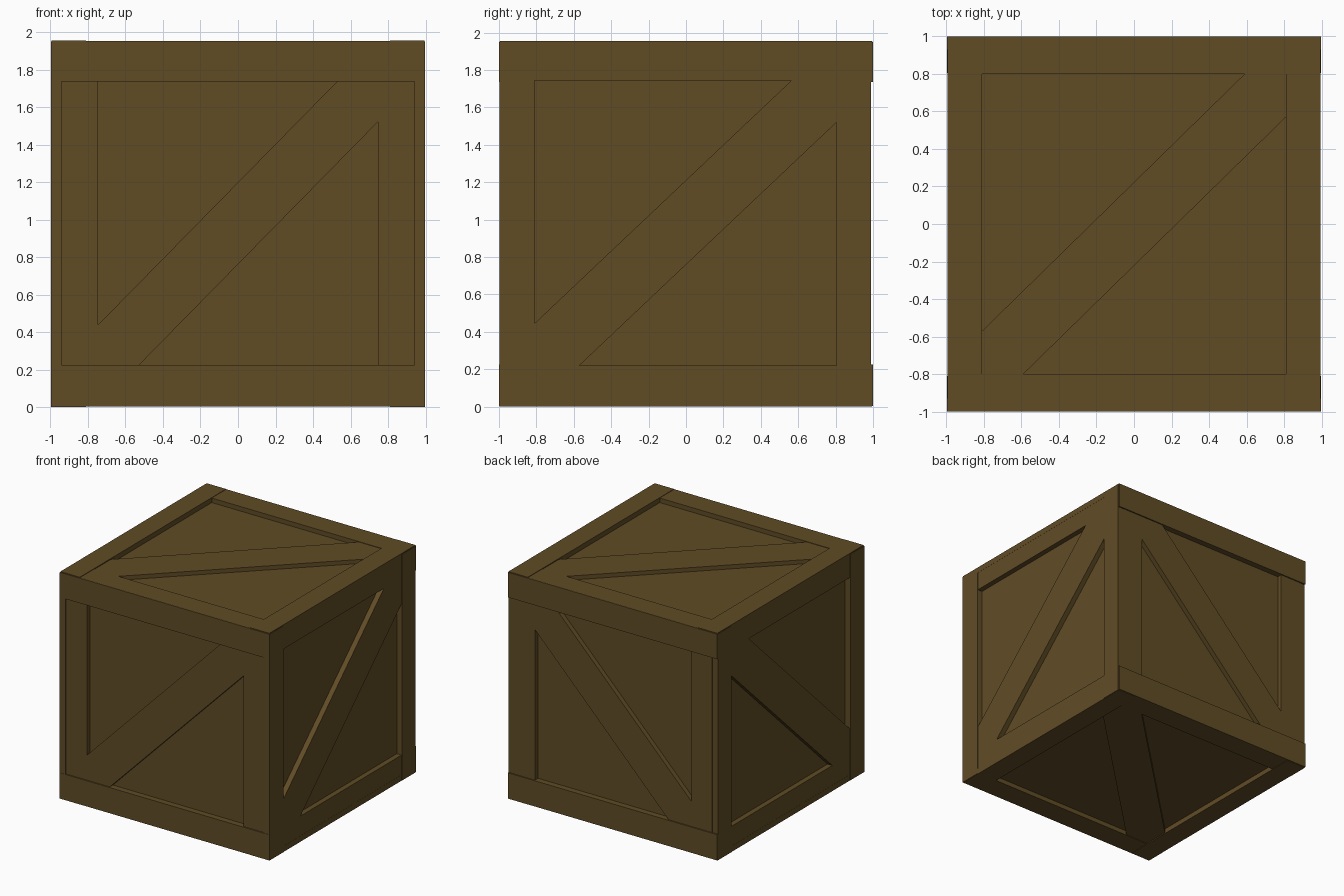
import bpy, bmesh
from mathutils import Vector

if "Cube" in bpy.data.objects:
    bpy.data.objects.remove(bpy.data.objects["Cube"])

H = 1.955  # total height

wood = bpy.data.materials.new("dark brown wood")
wood.diffuse_color = (0.118, 0.072, 0.0185, 1)
wood.use_nodes = True
wood.node_tree.nodes["Principled BSDF"].inputs["Base Color"].default_value = wood.diffuse_color


def prism(name, axis, pts, lo, hi):
    """Extrude a 2D outline along an axis; outline uses the other two axes in order."""
    def place(p, d):
        v = list(p)
        v.insert(axis, d)
        return Vector(v)
    bm = bmesh.new()
    face = bm.faces.new([bm.verts.new(place(p, lo)) for p in pts])
    ext = bmesh.ops.extrude_face_region(bm, geom=[face])
    shift = place((0, 0), hi - lo)
    bmesh.ops.translate(bm, vec=shift,
                        verts=[g for g in ext["geom"] if isinstance(g, bmesh.types.BMVert)])
    bmesh.ops.recalc_face_normals(bm, faces=bm.faces)
    me = bpy.data.meshes.new(name)
    bm.to_mesh(me)
    bm.free()
    me.materials.append(wood)
    ob = bpy.data.objects.new(name, me)
    bpy.context.collection.objects.link(ob)
    return ob


def rect(u0, u1, v0, v1):
    return [(u0, v0), (u1, v0), (u1, v1), (u0, v1)]


def brace(u0, u1, v0, v1, cu, cv):
    """Diagonal plank cut to fit in the corners of a frame."""
    return [(u0, v0), (u0 + cu, v0), (u1, v1 - cv), (u1, v1), (u1 - cu, v1), (u0, v0 + cv)]


# Recessed panels: one solid core
prism("inner_panels", 2, rect(-0.948, 0.948, -0.948, 0.948), 0.043, H - 0.043)

for s, fb, lr, tb in ((-1, "front", "left", "bottom"), (1, "back", "right", "top")):
    # Front and back: full width rails, slightly recessed posts and brace
    for v0, v1, n in ((0.004, 0.225, "lower"), (1.735, 1.95, "upper")):
        prism(f"{fb}_{n}_rail", 1, rect(-0.996, 0.996, v0, v1), s * 0.93, s * 1.0)
    for a, b, n in ((-0.942, -0.745, "left"), (0.745, 0.942, "right")):
        prism(f"{fb}_{n}_post", 1, rect(a, b, 0.225, 1.735), s * 0.93, s * 0.99)
    prism(f"{fb}_brace", 1, brace(-0.745, 0.745, 0.225, 1.735, 0.218, 0.215),
          s * 0.93, s * 0.99)

    # Left and right sides: full height posts, rails and brace between them
    for a, b, n in ((-0.998, -0.81, "front"), (0.805, 0.988, "back")):
        prism(f"{lr}_{n}_post", 0, rect(a, b, 0.002, 1.947), s * 0.942, s * 0.998)
    for v0, v1, n in ((0.035, 0.22, "lower"), (1.745, 1.92, "upper")):
        prism(f"{lr}_{n}_rail", 0, rect(-0.81, 0.805, v0, v1), s * 0.93, s * 0.993)
    prism(f"{lr}_brace", 0, brace(-0.81, 0.805, 0.22, 1.745, 0.24, 0.225),
          s * 0.93, s * 0.993)

    # Top and bottom: side boards, cross boards and brace
    def z(depth):
        return H - depth if s > 0 else depth
    for a, b, n in ((-0.994, -0.81, "left"), (0.81, 0.994, "right")):
        prism(f"{tb}_{n}_board", 2, rect(a, b, -0.994, 0.994), z(0.05), z(0.0))
    for a, b, n in ((-0.997, -0.8, "front"), (0.8, 0.997, "back")):
        prism(f"{tb}_{n}_board", 2, rect(-0.81, 0.81, a, b), z(0.05), z(0.004))
    prism(f"{tb}_brace", 2, brace(-0.81, 0.81, -0.8, 0.8, 0.22, 0.23), z(0.05), z(0.008))
